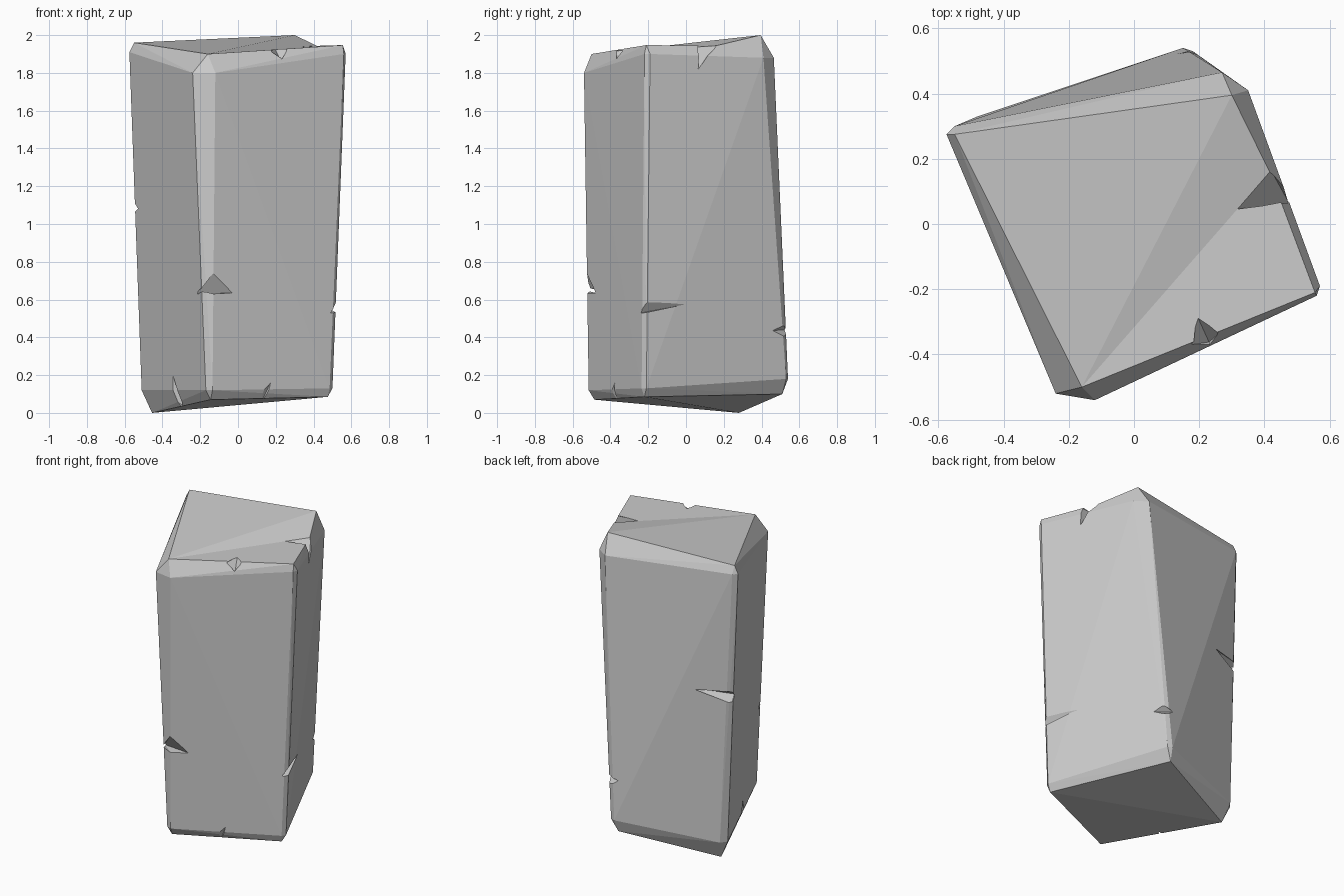
import bpy, bmesh
from mathutils import Vector

if "Cube" in bpy.data.objects:
    bpy.data.objects.remove(bpy.data.objects["Cube"])


def hull(name, pts):
    """Object made from the convex hull of a few points."""
    bm = bmesh.new()
    for p in pts:
        bm.verts.new(p)
    res = bmesh.ops.convex_hull(bm, input=bm.verts[:])
    inner = [v for v in bm.verts if not v.link_faces]
    bmesh.ops.delete(bm, geom=inner, context='VERTS')
    bmesh.ops.recalc_face_normals(bm, faces=bm.faces[:])
    mesh = bpy.data.meshes.new(name)
    bm.to_mesh(mesh)
    bm.free()
    ob = bpy.data.objects.new(name, mesh)
    bpy.context.collection.objects.link(ob)
    return ob


# Leaning stone block: each corner has a cap point and two chamfer points
top_front, top_right = (-.16, -.50, 1.90), (.555, -.21, 1.947)
top_back, top_left = (.30, .395, 2.0), (-.55, .275, 1.96)
corners = [
    top_left, (-.575, .275, 1.91), (-.55, .30, 1.91),
    top_front, (-.24, -.52, 1.80), (-.12, -.54, 1.80),
    top_right, (.56, -.22, 1.90), (.57, -.19, 1.90),
    top_back, (.27, .465, 1.88), (.35, .41, 1.88),
    (-.455, .28, 0), (-.51, .29, .12), (-.48, .33, .12),
    (-.145, -.485, .07), (-.17, -.50, .12), (-.135, -.515, .12),
    (.475, -.22, .085), (.485, -.235, .13), (.50, -.21, .13),
    (.14, .51, .10), (.15, .54, .18), (.18, .53, .18),
]
block = hull("stone_block", corners)

cutters = []
up = Vector((0, 0, .1))

# Shallow sag in the top face towards the right edge
sag = [Vector(p) for p in (top_front, top_right, top_back)]
cutters.append(hull("top_sag_cutter",
                    sag + [p + up for p in sag] +
                    [Vector((.43, .175, 1.945)), Vector((.53, .2, 2.05))]))


def chip(name, e1, e2, a, b, out):
    """Notch across an edge: e1, e2 on the edge, a, b on the two faces."""
    mid = (Vector(e1) + Vector(e2)) / 2
    cutters.append(hull(name, [e1, e2, a, b, mid + Vector(out)]))


# Chips along the edges
chip("chip_top_front", (.175, -.37, 1.915), (.262, -.335, 1.925),
     (.195, -.285, 1.928), (.23, -.362, 1.86), (.04, -.08, .08))
chip("chip_top_right", (.47, .065, 1.94), (.42, .165, 1.945),
     (.31, .045, 1.942), (.475, .065, 1.82), (.09, .04, .09))
chip("chip_front_corner", (-.13, -.527, .74), (-.13, -.522, .63),
     (-.225, -.45, .63), (-.03, -.476, .635), (-.02, -.12, 0))
chip("chip_right_corner", (.523, -.21, .59), (.518, -.215, .53),
     (.495, -.26, .525), (.44, 0, .575), (.11, -.03, 0))
chip("chip_left_corner", (-.55, .30, 1.13), (-.545, .30, 1.05),
     (-.29, .378, 1.12), (-.517, .23, 1.08), (-.09, .07, 0))
chip("chip_back_corner", (.22, .52, .47), (.205, .535, .39),
     (.25, .445, .435), (.13, .525, .44), (.05, .1, 0))
chip("chip_bottom_front", (.10, -.42, .095), (.165, -.39, .095),
     (.18, -.38, .175), (.13, -.36, .07), (.03, -.08, -.07))
chip("chip_bottom_left", (-.355, -.09, .085), (-.315, -.185, .09),
     (-.345, -.105, .20), (-.28, -.10, .03), (-.08, -.03, -.07))

# Carve the chips, bake the result and remove the cutters
for c in cutters:
    c.hide_render = True
    mod = block.modifiers.new(c.name, 'BOOLEAN')
    mod.operation, mod.solver, mod.object = 'DIFFERENCE', 'EXACT', c
deps = bpy.context.evaluated_depsgraph_get()
carved = bpy.data.meshes.new_from_object(block.evaluated_get(deps))
block.modifiers.clear()
block.data = carved
for c in cutters:
    bpy.data.objects.remove(c)
